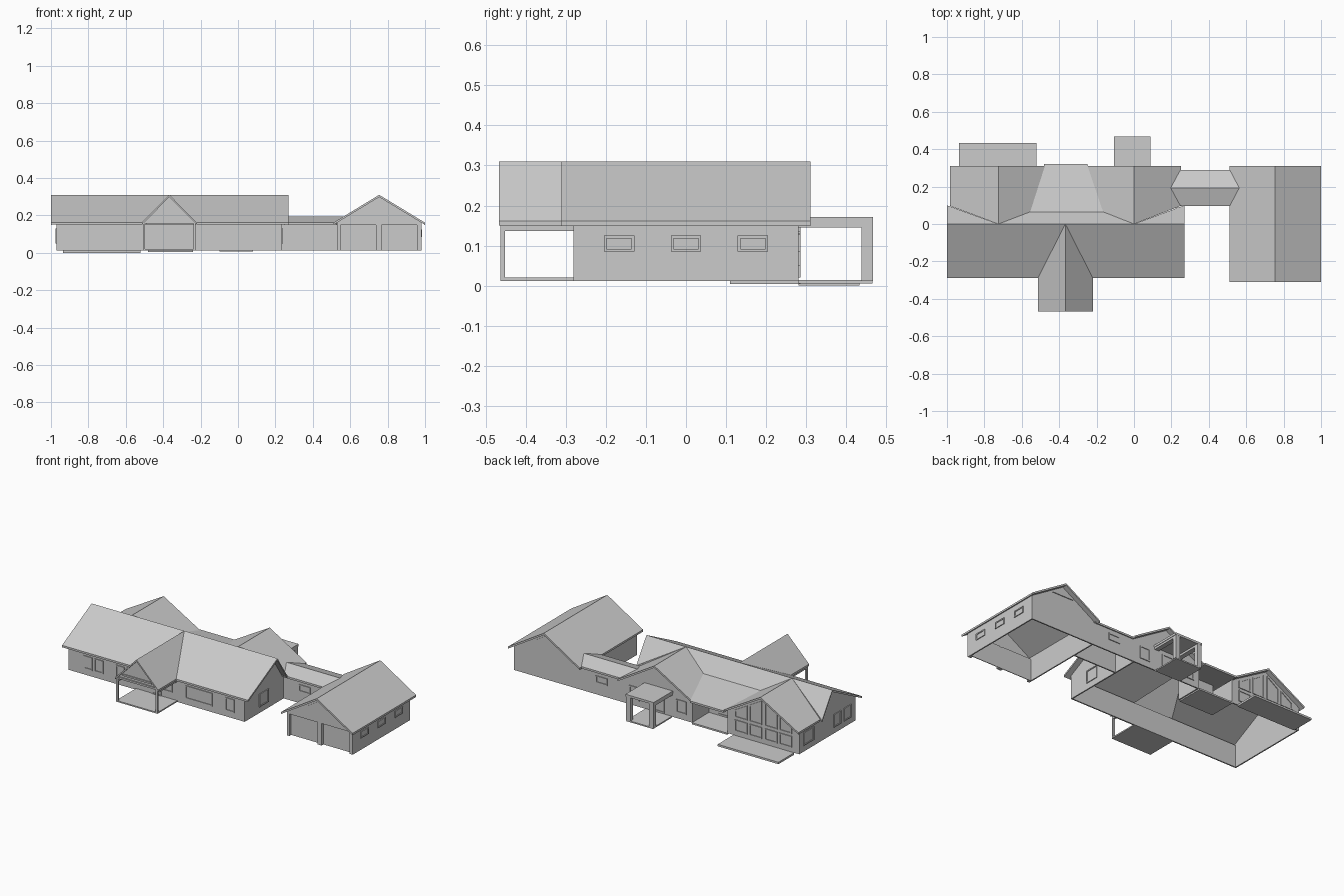
import bpy, bmesh
from mathutils import Vector

if "Cube" in bpy.data.objects:
    bpy.data.objects.remove(bpy.data.objects["Cube"])

B = 0.012   # floor level of the walls
E = 0.153   # wall top under the eaves
RIDGE = 0.31


def prism(name, pts, off):
    """Closed solid: polygon pts swept along off."""
    bm = bmesh.new()
    a = [bm.verts.new(p) for p in pts]
    b = [bm.verts.new(Vector(p) + Vector(off)) for p in pts]
    bm.faces.new(a)
    bm.faces.new(b[::-1])
    n = len(pts)
    for i in range(n):
        bm.faces.new((a[i], b[i], b[(i + 1) % n], a[(i + 1) % n]))
    bmesh.ops.recalc_face_normals(bm, faces=bm.faces)
    me = bpy.data.meshes.new(name)
    bm.to_mesh(me)
    bm.free()
    ob = bpy.data.objects.new(name, me)
    bpy.context.collection.objects.link(ob)
    return ob


def box(name, x0, x1, y0, y1, z0, z1):
    return prism(name, [(x0, y0, z0), (x1, y0, z0), (x1, y1, z0), (x0, y1, z0)], (0, 0, z1 - z0))


def roof(name, *pts):
    return prism(name, pts, (0, 0, -0.012))


def on_plane(axis, pos, a, z):
    return (a, pos, z) if axis == 'y' else (pos, a, z)


def wall(name, axis, pos, prof, t=0.008):
    """Profile of (along, z) on the plane axis=pos, thickness t towards the inside."""
    off = (0, t, 0) if axis == 'y' else (t, 0, 0)
    return prism(name, [on_plane(axis, pos, a, z) for a, z in prof], off)


def rect_wall(name, axis, pos, a0, a1, z0=B, z1=E, t=0.008):
    return wall(name, axis, pos, [(a0, z0), (a1, z0), (a1, z1), (a0, z1)], t)


def window(name, axis, pos, out, prof):
    """Framed window with any outline; out is the outward sign."""
    n = len(prof)
    cx = sum(p[0] for p in prof) / n
    cz = sum(p[1] for p in prof) / n
    inner = [(a + (0.007 if a < cx else -0.007), z + (0.007 if z < cz else -0.007)) for a, z in prof]
    for i in range(n):
        j = (i + 1) % n
        wall(name + "_frame", axis, pos, [prof[i], prof[j], inner[j], inner[i]], out * 0.005)
    wall(name + "_pane", axis, pos, inner, out * 0.001)


def rect_window(name, axis, pos, out, a0, a1, z0=0.05, z1=0.13):
    window(name, axis, pos, out, [(a0, z0), (a1, z0), (a1, z1), (a0, z1)])


# main roof, front slope split by the entrance gable
PX = -0.367
for s, end in ((-1, -1.0), (1, 0.27)):
    e = PX + s * 0.147
    roof("main_roof_front", (end, 0, RIDGE), (end, -0.289, 0.162), (e, -0.289, 0.162), (PX, 0, RIDGE))
    roof("entrance_roof", (PX, 0, RIDGE), (e, -0.289, 0.162), (e, -0.467, 0.162), (PX, -0.467, RIDGE))

# steep back strips of the main roof
LX = -0.725
roof("main_roof_back_left", (-1, 0, RIDGE), (LX, 0, RIDGE), (-1, 0.1, 0.16))
roof("main_roof_back_right", (0, 0, RIDGE), (0.27, 0, RIDGE), (0.27, 0.1, 0.16))
roof("main_roof_back_middle", (LX, 0, RIDGE), (0, 0, RIDGE), (-0.165, 0.065, 0.213), (-0.555, 0.065, 0.213))
roof("patio_roof", (-0.555, 0.065, 0.213), (-0.165, 0.065, 0.213), (-0.25, 0.32, 0.165), (-0.48, 0.32, 0.165))

# rear wing roofs
for n, cx, outer, ix, iy in (("left", LX, -0.985, -0.555, -0.475), ("right", 0, 0.25, -0.165, -0.25)):
    roof(n + "_wing_roof_outer", (cx, 0, RIDGE), (outer, 0.097, 0.161), (outer, 0.31, 0.161), (cx, 0.31, RIDGE))
    roof(n + "_wing_roof_inner", (cx, 0, RIDGE), (ix, 0.065, 0.213), (iy, 0.31, 0.166), (cx, 0.31, RIDGE))

# connector and garage roofs
for y in (0.096, 0.29):
    roof("connector_roof", (0.19, 0.193, 0.193), (0.565, 0.193, 0.193), (0.525, y, 0.162), (0.25, y, 0.162))
GX = 0.755
for x in (0.51, 1.0):
    roof("garage_roof", (GX, -0.31, RIDGE), (GX, 0.31, RIDGE), (x, 0.31, 0.161), (x, -0.31, 0.161))

# main house walls
rect_wall("front_wall", 'y', -0.27, -0.97, 0.235)
side = [(-0.27, B), (0.28, B), (0.28, E), (0.1, E), (0, 0.301), (-0.27, 0.162)]
wall("left_end_wall", 'x', -0.97, side)
wall("right_end_wall", 'x', 0.235, side, -0.008)
wall("left_wing_gable_wall", 'y', 0.28, [(-0.97, B), (-0.48, B), (-0.48, 0.162), (LX, 0.302), (-0.97, 0.16)], -0.008)
wall("right_wing_gable_wall", 'y', 0.28, [(-0.24, B), (0.235, B), (0.235, 0.16), (0, 0.302), (-0.24, 0.162)], -0.008)
rect_wall("patio_back_wall", 'y', 0.11, -0.48, -0.24, z1=0.195)
rect_wall("patio_left_wall", 'x', -0.48, 0.11, 0.28, z1=0.158, t=-0.008)
rect_wall("patio_right_wall", 'x', -0.24, 0.11, 0.28, z1=0.158)

# front windows and door
for a, b in ((-0.865, -0.805), (-0.79, -0.73), (-0.645, -0.585), (-0.17, 0.015), (0.105, 0.165)):
    rect_window("front_window", 'y', -0.27, -1, a, b)
for a, b in ((-0.485, -0.41), (-0.325, -0.26)):
    rect_window("entrance_window", 'y', -0.27, -1, a, b, 0.06, 0.138)
rect_window("front_door", 'y', -0.27, -1, -0.4, -0.335, 0.02, 0.145)

# side and rear windows
for a in (-0.225, -0.125):
    rect_window("left_window", 'x', -0.97, -1, a, a + 0.07)
rect_window("left_wing_window", 'x', -0.97, -1, 0.14, 0.24)
rect_window("right_end_window", 'x', 0.235, 1, -0.13, -0.04)
for s in (-1, 1):
    for d0, d1 in ((0.01, 0.095), (0.11, 0.195)):
        a, b = LX + s * d0, LX + s * d1
        rect_window("left_wing_lower_window", 'y', 0.28, 1, min(a, b), max(a, b), 0.04, 0.11)
        window("left_wing_upper_window", 'y', 0.28, 1,
               [(a, 0.125), (b, 0.125), (b, 0.28 - 0.57 * d1), (a, 0.28 - 0.57 * d0)])
rect_window("right_wing_window", 'y', 0.28, 1, -0.2, -0.13)
rect_window("right_wing_window", 'y', 0.28, 1, 0.12, 0.19)
rect_window("rear_door", 'y', 0.28, 1, -0.05, 0.03, 0.02, 0.135)
rect_window("patio_door", 'y', 0.118, 1, -0.42, -0.3, 0.02, 0.135)

# entrance porch: slab, posts, beams and filled gable
box("porch_slab", -0.508, -0.226, -0.463, -0.27, B, 0.02)
for x in (-0.508, -0.238):
    box("porch_post", x, x + 0.012, -0.463, -0.451, B, 0.16)
    box("porch_side_beam", x, x + 0.012, -0.463, -0.27, 0.137, 0.157)
wall("porch_gable", 'y', -0.455, [(PX - 0.138, 0.16), (PX + 0.138, 0.16), (PX, 0.3)])
box("porch_front_beam", PX - 0.13, PX + 0.13, -0.463, -0.451, 0.157, 0.168)
box("porch_collar_beam", PX - 0.1, PX + 0.1, -0.462, -0.455, 0.182, 0.192)

# connector walls
rect_wall("connector_front_wall", 'y', 0.11, 0.235, 0.53, z1=0.16)
rect_wall("connector_back_wall", 'y', 0.28, 0.235, 0.53, z1=0.158, t=-0.008)
rect_window("connector_front_window", 'y', 0.11, -1, 0.34, 0.42, 0.085, 0.128)
rect_window("connector_back_window", 'y', 0.28, 1, 0.34, 0.42, 0.085, 0.128)

# garage
gable = [(0.53, 0.148), (0.98, 0.148), (0.98, 0.164), (GX, 0.302), (0.53, 0.164)]
wall("garage_front_gable", 'y', -0.28, gable)
wall("garage_back_wall", 'y', 0.28, [(0.53, B), (0.98, B)] + gable[2:], -0.008)
rect_wall("garage_left_wall", 'x', 0.53, -0.28, 0.28, z1=0.162)
rect_wall("garage_right_wall", 'x', 0.98, -0.28, 0.28, z1=0.162, t=-0.008)
for a, b in ((0.53, 0.547), (0.738, 0.768), (0.958, 0.98)):
    box("garage_pillar", a, b, -0.28, -0.258, B, 0.15)
for a, b in ((0.545, 0.74), (0.766, 0.96)):
    rect_wall("garage_door", 'y', -0.262, a, b, t=0.004)
for y, out in ((-0.28, -1), (0.28, 1)):
    wall("garage_gable_vent", 'y', y, [(GX - 0.075, 0.238), (GX + 0.075, 0.238), (GX, 0.285)], out * 0.005)
for c in (-0.167, 0, 0.167):
    rect_window("garage_side_window", 'x', 0.98, 1, c - 0.038, c + 0.038, 0.085, 0.125)

# rear portico
box("portico_slab", -0.1, 0.08, 0.28, 0.465, 0.006, 0.014)
for x in (-0.103, 0.054):
    box("portico_post", x, x + 0.03, 0.438, 0.466, B, 0.15)
    box("portico_beam", x, x + 0.03, 0.28, 0.466, 0.145, 0.165)
box("portico_roof", -0.106, 0.087, 0.28, 0.467, 0.158, 0.172)

# rear terraces
box("rear_terrace", -0.935, -0.52, 0.28, 0.433, 0, B)
box("patio_slab", -0.48, -0.24, 0.11, 0.285, 0.004, B + 0.002)
